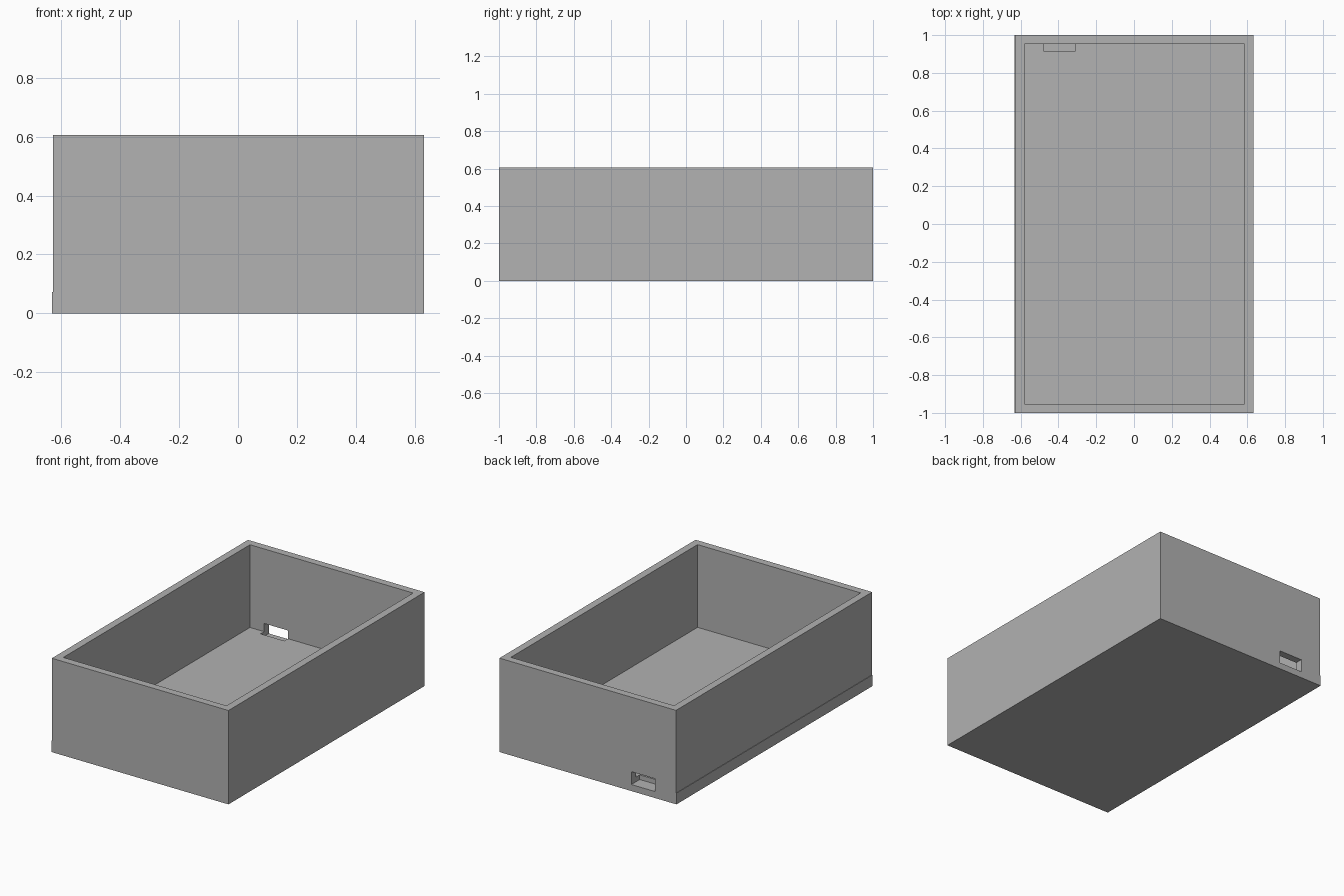
import bpy
import bmesh

default = bpy.data.objects.get("Cube")
if default:
    bpy.data.objects.remove(default, do_unlink=True)

grey = bpy.data.materials.new("plain_grey")
grey.use_nodes = True
colour = (0.445, 0.445, 0.445, 1)
grey.diffuse_color = colour
grey.node_tree.nodes["Principled BSDF"].inputs["Base Color"].default_value = colour


def box(name, low, high):
    """Box spanning two opposite corners."""
    mesh = bpy.data.meshes.new(name)
    bm = bmesh.new()
    bmesh.ops.create_cube(bm, size=1)
    for v in bm.verts:
        v.co = [l + (c + 0.5) * (h - l) for l, c, h in zip(low, v.co, high)]
    bm.to_mesh(mesh)
    bm.free()
    mesh.materials.append(grey)
    obj = bpy.data.objects.new(name, mesh)
    bpy.context.collection.objects.link(obj)
    return obj


def cut(target, cutter):
    """Subtract the cutter from the target and bake the result."""
    mod = target.modifiers.new("cut", 'BOOLEAN')
    mod.operation = 'DIFFERENCE'
    mod.solver = 'EXACT'
    mod.object = cutter
    bpy.context.view_layer.objects.active = target
    bpy.ops.object.modifier_apply(modifier=mod.name)


half_x, half_y, height = 0.632, 1.0, 0.606
floor, wall, lip = 0.072, 0.048, 0.003

# Floor slab, with a thin lip past the wall on the right side
base = box("floor_slab", (-half_x, -half_y, 0), (half_x, half_y, floor))

# Four walls as one hollow frame
left_edge = -half_x + lip
walls = box("walls", (left_edge, -half_y, floor), (half_x, half_y, height))
hollow = box("hollow_cutter", (left_edge + wall, -half_y + wall, 0),
             (half_x - wall, half_y - wall, 1))
cut(walls, hollow)

# Cable opening through the back wall, sunk into the floor
port = box("port_cutter", (-0.48, 0.915, 0.042), (-0.31, 1.1, 0.125))
cut(walls, port)
cut(base, port)

for helper in (hollow, port):
    bpy.data.objects.remove(helper, do_unlink=True)
